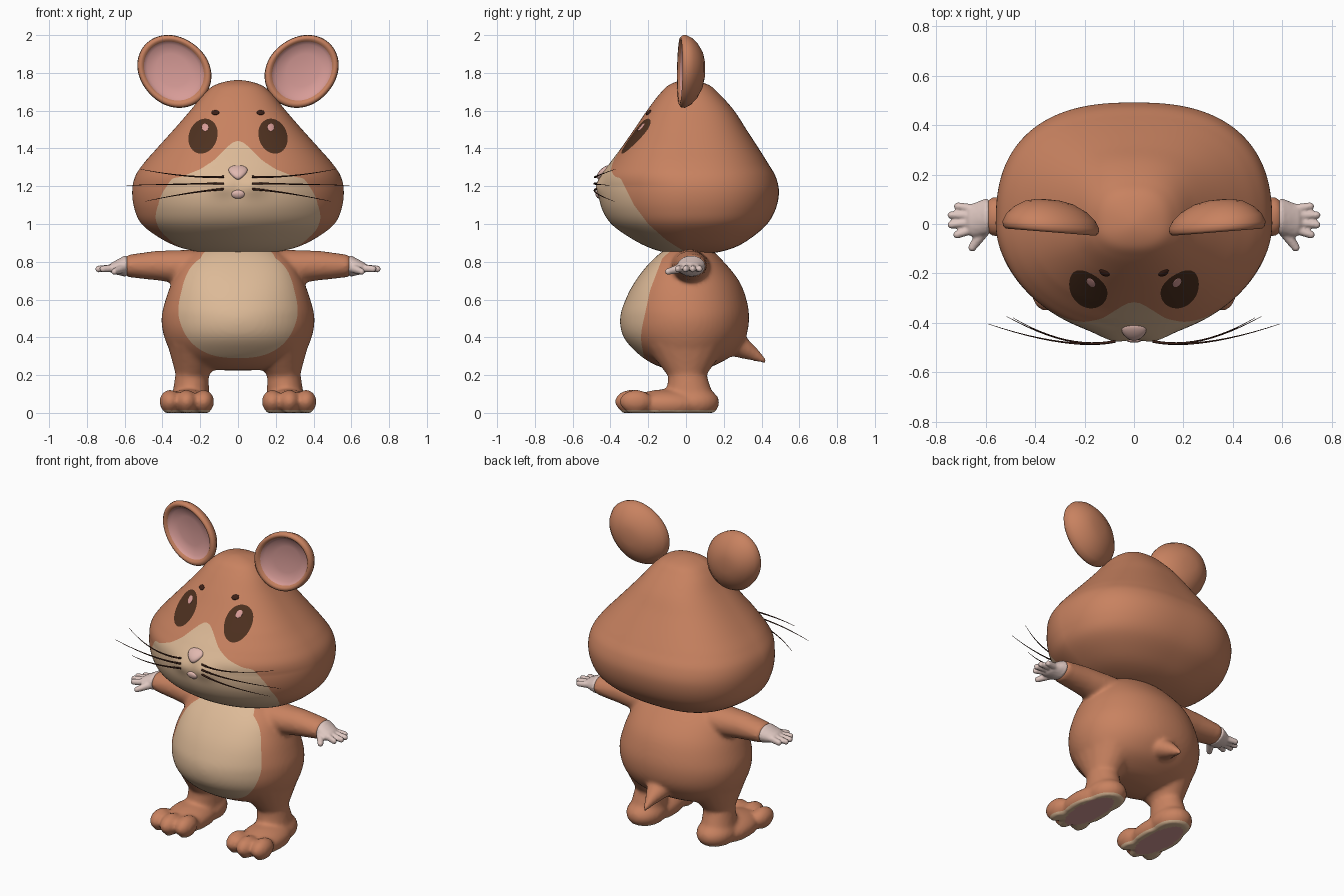
import bpy, bmesh, math
from mathutils import Vector
from mathutils.bvhtree import BVHTree

if "Cube" in bpy.data.objects:
    bpy.data.objects.remove(bpy.data.objects["Cube"])

def material(name, rgb):
    m = bpy.data.materials.new(name)
    m.diffuse_color = (*rgb, 1)
    m.use_nodes = True
    m.node_tree.nodes["Principled BSDF"].inputs["Base Color"].default_value = m.diffuse_color
    return m
FUR = material("brown fur", (.578, .223, .117))
CREAM = material("cream fur", (.72, .49, .31))
PINK = material("ear pink", (.68, .33, .31))
SKIN = material("pale skin", (.73, .57, .53))
NOSE = material("nose pink", (.75, .48, .43))
EYE = material("eye brown", (.075, .03, .014))
DARK = material("dark brown", (.045, .014, .008))

def finish(name, bm, mats):
    me = bpy.data.meshes.new(name)
    bmesh.ops.recalc_face_normals(bm, faces=bm.faces)
    bm.to_mesh(me)
    bm.free()
    for m in mats:
        me.materials.append(m)
    me.shade_smooth()
    ob = bpy.data.objects.new(name, me)
    bpy.context.collection.objects.link(ob)
    return ob

def skin_rings(bm, rings):
    for r0, r1 in zip(rings, rings[1:]):
        for j in range(max(len(r0), len(r1))):
            quad = [r0[(j - 1) % len(r0)], r0[j % len(r0)], r1[j % len(r1)], r1[(j - 1) % len(r1)]]
            bm.faces.new(list(dict.fromkeys(quad)))

def ball(bm, c, r, segs=18, rows=10):
    rings = []
    for i in range(rows + 1):
        t = math.pi * i / rows
        n = 1 if i in (0, rows) else segs
        rings.append([bm.verts.new((c[0] + r[0] * math.sin(t) * math.cos(2 * math.pi * j / segs),
                                    c[1] + r[1] * math.sin(t) * math.sin(2 * math.pi * j / segs),
                                    c[2] - r[2] * math.cos(t))) for j in range(n)])
    skin_rings(bm, rings)
    return [v for ring in rings for v in ring]

def limb(bm, a, ra, b, rb, n=7):
    """Row of overlapping balls, later fused into a tapered limb."""
    for i in range(n + 1):
        ball(bm, Vector(a).lerp(Vector(b), i / n), Vector(ra).lerp(Vector(rb), i / n))

def lerp(table, t):
    for (a, u), (b, v) in zip(table, table[1:]):
        if t <= b:
            return u + (v - u) * max(0, (t - a) / (b - a))
    return table[-1][1]

def loft(bm, rows, segs, sub, front_power, n_back):
    """Smooth closed form through rows of (z, half width, front y, back y)."""
    flip = lambda p: (p[0], -p[1], -p[2], -p[3])
    p = [flip(rows[1])] + rows + [flip(rows[-2])]
    rings, last = [], (len(rows) - 1) * sub
    for k in range(last + 1):
        i = min(k // sub, len(rows) - 2)
        t = k / sub - i
        z, w, f, b = [.5 * (2 * q1 + (q2 - q0) * t + (2 * q0 - 5 * q1 + 4 * q2 - q3) * t * t
                            + (3 * q1 - q0 - 3 * q2 + q3) * t ** 3)
                      for q0, q1, q2, q3 in zip(*p[i:i + 4])]
        ring = []
        for j in range(1 if k in (0, last) else segs):
            c, s = math.cos(2 * math.pi * j / segs), math.sin(2 * math.pi * j / segs)
            n = n_back if s > 0 else lerp(front_power, z)
            x = math.copysign(abs(c) ** (2 / n), c) * w
            ring.append(bm.verts.new((x, abs(s) ** (2 / n) * (b if s > 0 else f), z)))
        rings.append(ring)
    skin_rings(bm, rings)

def fuse(bm, voxel, smooth):
    """Merge overlapping forms into one skin."""
    ob = finish("fuse_helper", bm, [])
    r = ob.modifiers.new("fuse", 'REMESH')
    r.mode, r.voxel_size = 'VOXEL', voxel
    s = ob.modifiers.new("soften", 'SMOOTH')
    s.iterations, s.factor = smooth, .5
    out = bmesh.new()
    out.from_object(ob, bpy.context.evaluated_depsgraph_get())
    bpy.data.objects.remove(ob)
    return out

def paint(bm, rule, index):
    """Cut the faces along rule = 0 and colour the side where rule < 0."""
    val = {v: rule(*v.co) or 1e-9 for v in bm.verts}
    cut = set()
    for e in list(bm.edges):
        a, b = e.verts
        if val[a] * val[b] < 0:
            fac = min(max(val[a] / (val[a] - val[b]), .02), .98)
            cut.add(bmesh.utils.edge_split(e, a, fac)[1])
    for f in list({f for v in cut for f in v.link_faces}):
        vs = [v for v in f.verts if v in cut]
        if len(vs) == 2:
            bmesh.utils.face_split(f, vs[0], vs[1])
    for f in bm.faces:
        if rule(*f.calc_center_median()) < 0:
            f.material_index = index

# Head with muzzle bumps, cream face and eyes cut into the skin
head = bmesh.new()
loft(head, [(.835, 0, 0, 0), (.847, .17, -.1, .15), (.877, .31, -.2, .26), (.93, .42, -.3, .35),
            (1.0, .51, -.395, .43), (1.08, .548, -.445, .475), (1.17, .56, -.462, .492),
            (1.25, .545, -.45, .475), (1.32, .50, -.405, .435), (1.4, .43, -.345, .385),
            (1.5, .34, -.275, .32), (1.6, .253, -.207, .255), (1.69, .18, -.138, .175),
            (1.74, .112, -.083, .112), (1.762, 0, 0, 0)], 160, 8, [(1.2, 1.87), (1.42, 2.3)], 2.5)
for v in head.verts:
    if v.co.y < 0:
        v.co.y -= .02 * math.exp(-((abs(v.co.x) - .08) / .07) ** 2 - ((v.co.z - 1.2) / .05) ** 2)
side_edge = [(.84, .02), (.88, -.05), (.92, -.11), (1.0, -.2), (1.1, -.275), (1.2, -.325), (1.3, -.375), (1.45, -.25)]
top_edge = [(0, 1.44), (.03, 1.432), (.07, 1.395), (.13, 1.335), (.2, 1.29), (.3, 1.25), (.6, 1.2)]
paint(head, lambda x, y, z: max(y - lerp(side_edge, z), z - lerp(top_edge, abs(x))), 1)

def eye_rule(x, y, z):
    dx, dz, c, s = abs(x) - .185, z - 1.465, math.cos(.35), math.sin(.35)
    return max(((dx * c + dz * s) / .075) ** 2 + ((dz * c - dx * s) / .095) ** 2 - 1, y + .05)
paint(head, eye_rule, 2)
skin = BVHTree.FromBMesh(head)
finish("head", head, [FUR, CREAM, EYE])

def face_y(x, z):
    return skin.ray_cast(Vector((x, -2, z)), Vector((0, 1, 0)))[0].y

# Small face parts that follow the head surface
def face_part(name, x, z, r, mat, flare=0):
    bm = bmesh.new()
    for sx in {-x, x}:
        for v in ball(bm, (sx, 0, z), r, 24, 14):
            v.co.x *= 1 + (v.co.z - z) * flare
            v.co.y += face_y(v.co.x, v.co.z)
    finish(name, bm, [mat])
face_part("eye_highlights", .174, 1.512, (.018, .004, .02), PINK)
face_part("eyebrows", .12, 1.59, (.021, .01, .013), DARK)
face_part("nose", 0, 1.273, (.046, .025, .038), NOSE, 12)
face_part("lower_lip", 0, 1.157, (.035, .015, .023), NOSE)

# Whiskers
for s, side in ((-1, "left"), (1, "right")):
    cu = bpy.data.curves.new("whiskers_" + side, 'CURVE')
    cu.dimensions, cu.bevel_depth, cu.bevel_resolution, cu.use_fill_caps = '3D', .006, 2, True
    for z0, zm, tip in ((1.25, 1.24, (.515, -.375, 1.29)), (1.215, 1.212, (.59, -.405, 1.205)),
                        (1.185, 1.17, (.49, -.38, 1.12))):
        a, b, c = Vector((.075, -.475, z0)), Vector((.26, -.515, zm)), Vector(tip)
        sp = cu.splines.new('POLY')
        sp.points.add(12)
        for i, p in enumerate(sp.points):
            t = i / 12
            q = a * (1 - t) ** 2 + b * 2 * t * (1 - t) + c * t * t
            p.co, p.radius = (s * q.x, q.y, q.z, 1), 1 - .85 * t
    cu.materials.append(DARK)
    bpy.context.collection.objects.link(bpy.data.objects.new("whiskers_" + side, cu))

# Cupped ears: domed back, rolled rim, pink dish
ear_profile = [(0, .1), (.25, .098), (.5, .087), (.75, .06), (.92, .028), (1, -.003), (.985, -.022), (.93, -.032),
               (.86, -.03), (.81, -.018), (.72, -.002), (.45, .008), (0, .012)]
for s, side in ((-1, "left"), (1, "right")):
    bm, rings = bmesh.new(), []
    for k, y in ear_profile:
        ring = []
        for j in range(64 if k else 1):
            a = 2 * math.pi * j / 64
            d = a - math.radians(222)
            r = k * (.192 + .016 * math.cos(2 * d) + .016 * math.cos(d))
            x = r * math.cos(a)
            ring.append(bm.verts.new((s * (.35 + x), y + .08 * x, 1.82 + r * math.sin(a))))
        rings.append(ring)
    skin_rings(bm, rings)
    dish = {v for ring in rings[9:] for v in ring}
    for f in bm.faces:
        f.material_index = int(all(v in dish for v in f.verts))
    finish("ear_" + side, bm, [FUR, PINK])

# Body, arms, legs, feet and tail fused together
bm = bmesh.new()
loft(bm, [(.225, 0, 0, 0), (.23, .15, -.08, .08), (.255, .26, -.165, .16), (.31, .345, -.25, .25),
          (.4, .39, -.33, .315), (.5, .405, -.349, .334), (.6, .383, -.32, .32), (.7, .345, -.267, .28),
          (.8, .285, -.187, .2), (.87, .18, -.1, .12), (.9, 0, 0, 0)], 64, 5, [(.5, 2), (.75, 2.4)], 2.1)
for s in (-1, 1):
    limb(bm, (s * .24, .02, .77), (.09, .11, .095), (s * .42, .025, .78), (.08, .09, .08))
    limb(bm, (s * .42, .025, .78), (.08, .09, .08), (s * .57, .03, .778), (.04, .08, .062))
    limb(bm, (s * .21, 0, .39), (.17, .23, .12), (s * .243, .005, .21), (.088, .1, .07))
    limb(bm, (s * .243, .005, .21), (.088, .1, .07), (s * .25, .02, .09), (.1, .125, .08))
    low = ball(bm, (s * .25, .04, .055), (.114, .137, .085), 32, 20)
    low += ball(bm, (s * .265, -.1, .045), (.13, .2, .08), 32, 20)
    for x, y in ((.182, -.265), (.272, -.29), (.36, -.265)):
        low += ball(bm, (s * x, y, .06), (.056, .087, .062), 24, 16)
    for v in low:
        v.co.z = v.co.z if v.co.z > .015 else 0
limb(bm, (0, .27, .36), (.08, .06, .065), (0, .35, .315), (.038, .04, .038))
limb(bm, (0, .35, .315), (.038, .04, .038), (0, .42, .272), (.012, .012, .012))
bm = fuse(bm, .012, 8)

# Cream belly, cream sole edge and pink foot pads
belly_edge = [(.3, -.2), (.35, -.245), (.5, -.222), (.65, -.19), (.82, -.125), (.9, -.03)]
paint(bm, lambda x, y, z: max((abs(x) / .322) ** 2.5 + (abs(z - .62) / .33) ** 2.5 - 1,
                              8 * (y - lerp(belly_edge, z)) if z > .5 else y + .04), 1)
paint(bm, lambda x, y, z: z - .014, 1)
paint(bm, lambda x, y, z: max(z - .013, ((abs(x) - .265) / .085) ** 2 + ((y + .09) / .2) ** 2 - 1), 2)
finish("body", bm, [FUR, CREAM, PINK])

# Hands with four fingers and a thumb
for s, side in ((-1, "left"), (1, "right")):
    bm = bmesh.new()
    limb(bm, (s * .598, .028, .777), (.025, .076, .056), (s * .645, .015, .768), (.04, .07, .035))
    for x, y in ((.712, .072), (.738, .036), (.738, -.003), (.715, -.043)):
        limb(bm, (s * .64, .012 + y * .65, .768), (.022, .02, .022), (s * x, y, .762), (.018, .016, .018))
    limb(bm, (s * .61, -.03, .765), (.025, .025, .025), (s * .655, -.095, .748), (.017, .017, .017))
    finish("hand_" + side, fuse(bm, .006, 3), [SKIN])
